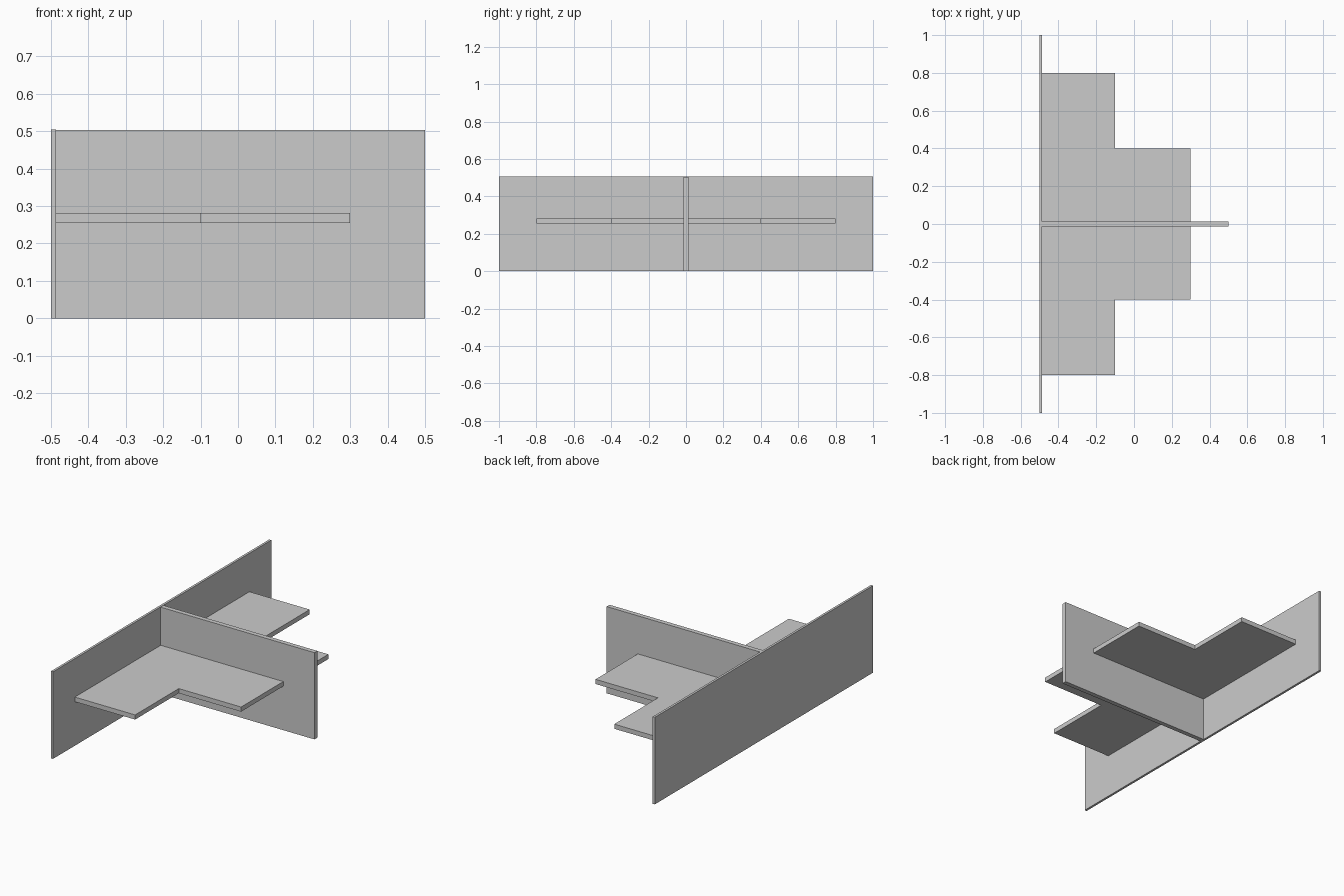
import bpy, bmesh

if "Cube" in bpy.data.objects:
    bpy.data.objects.remove(bpy.data.objects["Cube"])

T = 0.0134  # half the panel thickness


def prism(name, outline, z0, z1):
    bm = bmesh.new()
    face = bm.faces.new([bm.verts.new((x, y, z0)) for x, y in outline])
    ext = bmesh.ops.extrude_face_region(bm, geom=[face])
    top = [v for v in ext["geom"] if isinstance(v, bmesh.types.BMVert)]
    bmesh.ops.translate(bm, verts=top, vec=(0, 0, z1 - z0))
    bmesh.ops.recalc_face_normals(bm, faces=bm.faces)
    mesh = bpy.data.meshes.new(name)
    bm.to_mesh(mesh)
    bm.free()
    obj = bpy.data.objects.new(name, mesh)
    bpy.context.collection.objects.link(obj)
    return obj


def rect(x0, x1, y0, y1):
    return [(x0, y0), (x1, y0), (x1, y1), (x0, y1)]


# Upright panels: long back wall and the fin standing out from its middle
back = -0.5 + T
prism("back_wall", rect(-0.5, back, -1, 1), 0, 0.505)
prism("centre_fin", rect(back, 0.5, -T, T), 0, 0.503)

# Stepped shelf on one side of the fin, mirrored to the other
step = [(back, T), (0.3, T), (0.3, 0.4), (-0.1, 0.4), (-0.1, 0.8), (back, 0.8)]
shelf = prism("stepped_shelves", step, 0.255, 0.282)
mirror = shelf.modifiers.new("mirror", "MIRROR")
mirror.use_axis = (False, True, False)
mirror.use_mirror_merge = False
